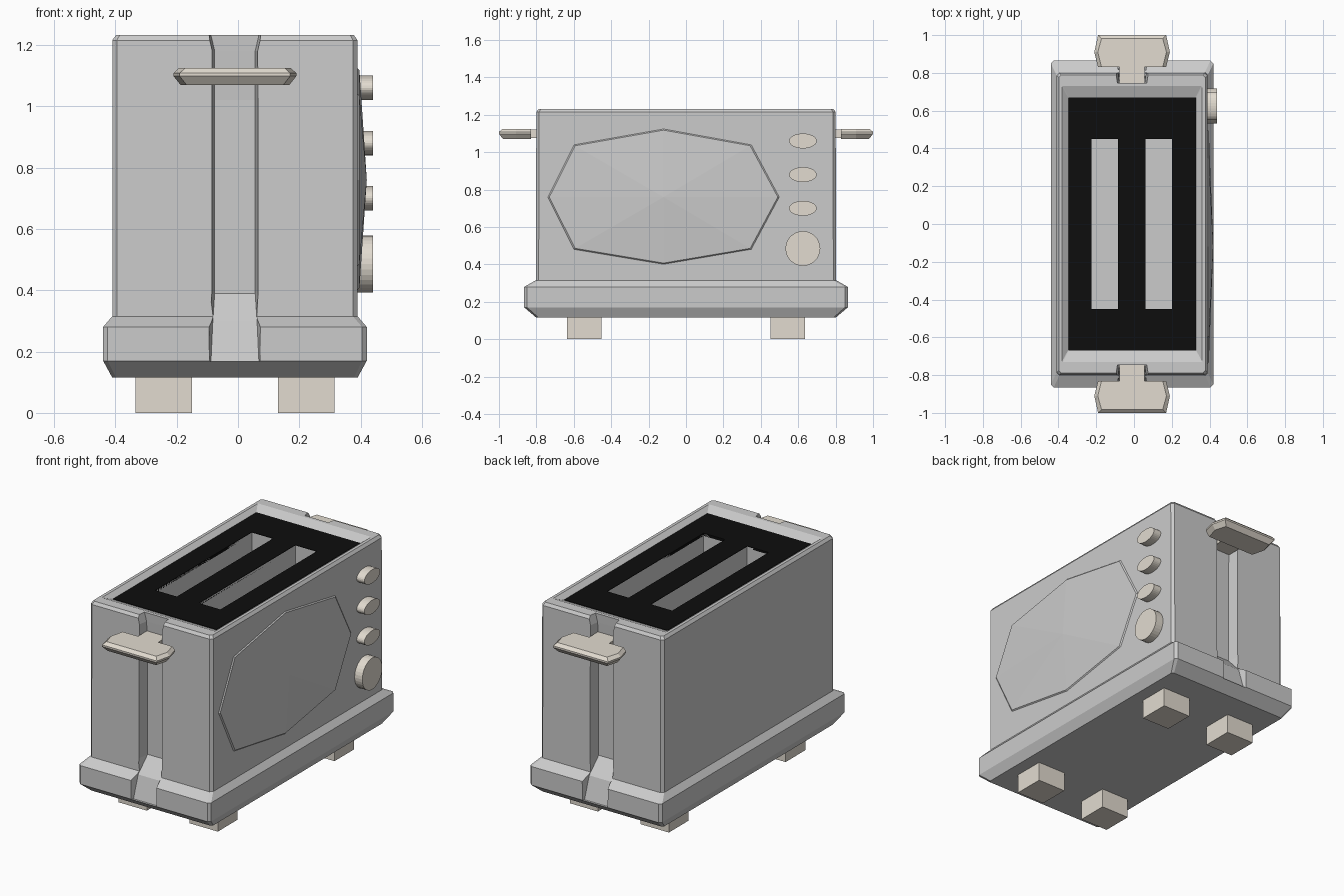
import bpy, bmesh, math
from mathutils import Matrix

if "Cube" in bpy.data.objects:
    bpy.data.objects.remove(bpy.data.objects["Cube"])

CX = -0.01  # centre line of the housing


def material(name, rgb):
    m = bpy.data.materials.new(name)
    m.diffuse_color = (*rgb, 1)
    m.use_nodes = True
    m.node_tree.nodes["Principled BSDF"].inputs["Base Color"].default_value = m.diffuse_color
    return m


tan = material("warm_grey", (0.76, 0.71, 0.63))
black = material("black", (0.004, 0.004, 0.004))


def finish(name, bm, mat=None):
    bmesh.ops.recalc_face_normals(bm, faces=bm.faces)
    me = bpy.data.meshes.new(name)
    bm.to_mesh(me)
    bm.free()
    ob = bpy.data.objects.new(name, me)
    bpy.context.collection.objects.link(ob)
    if mat:
        me.materials.append(mat)
    return ob


def loft(name, rings, mat=None):
    """Skin equal-length point rings and cap both ends."""
    bm = bmesh.new()
    loops = [[bm.verts.new(p) for p in r] for r in rings]
    n = len(loops[0])
    for a, b in zip(loops, loops[1:]):
        for i in range(n):
            j = (i + 1) % n
            bm.faces.new((a[i], a[j], b[j], b[i]))
    bm.faces.new(loops[0])
    bm.faces.new(loops[-1])
    return finish(name, bm, mat)


def box(name, x0, x1, y0, y1, z0, z1, mat=None):
    return loft(name, [[(x0, y0, z), (x1, y0, z), (x1, y1, z), (x0, y1, z)] for z in (z0, z1)], mat)


def rounded_ring(hx, hy, z, c):
    """Rectangle with cut corners."""
    pts = [(hx, hy - c), (hx - c, hy), (c - hx, hy), (-hx, hy - c),
           (-hx, c - hy), (c - hx, -hy), (hx - c, -hy), (hx, c - hy)]
    return [(CX + x, y, z) for x, y in pts]


def cut(ob, cutter):
    mod = ob.modifiers.new("cut", 'BOOLEAN')
    mod.operation = 'DIFFERENCE'
    mod.solver = 'EXACT'
    mod.object = cutter
    bpy.context.view_layer.objects.active = ob
    bpy.ops.object.modifier_apply(modifier=mod.name)


# Housing: flared base, upright walls, rim and shallow top recess
body = loft("housing", [rounded_ring(*r) for r in (
    (0.40, 0.80, 0.115, 0.012), (0.43, 0.865, 0.17, 0.015), (0.43, 0.865, 0.28, 0.015),
    (0.40, 0.803, 0.315, 0.015), (0.40, 0.80, 1.215, 0.015), (0.388, 0.788, 1.232, 0.012),
    (0.37, 0.73, 1.232, 0.004), (0.338, 0.67, 1.208, 0.003))])

# Black top plate
plate = box("top_plate", CX - 0.338, CX + 0.338, -0.67, 0.67, 1.195, 1.211, black)

# Bread slots
cutters = []
for x0, x1 in ((-0.225, -0.085), (0.06, 0.20)):
    c = box("slot_cutter", x0, x1, -0.45, 0.45, 0.40, 1.4)
    cut(body, c)
    cut(plate, c)
    cutters.append(c)

# Lever channels, front and back: (height, floor depth, floor half width)
CHANNEL = ((0.168, 0.85, 0.078), (0.30, 0.815, 0.072), (0.39, 0.735, 0.066),
           (1.02, 0.735, 0.066), (1.18, 0.745, 0.066), (1.24, 0.748, 0.08))
for s in (-1, 1):
    c = loft("channel_cutter", [[(CX - w, s * d, z), (CX + w, s * d, z),
                                 (CX + w + 0.03, s * 0.95, z), (CX - w - 0.03, s * 0.95, z)]
                                for z, d, w in CHANNEL])
    cut(body, c)
    cutters.append(c)
for c in cutters:
    bpy.data.objects.remove(c, do_unlink=True)

# Lever handles with bevelled six-sided paddles
for s, side in ((-1, "front"), (1, "back")):
    rings = []
    for z, inset in ((1.07, 0.022), (1.098, 0), (1.108, 0), (1.125, 0.018)):
        a, b = 0.18 - inset, 0.20 - inset
        pts = [(-a, 0.83), (-b, 0.91), (-a, 1 - inset), (a, 1 - inset), (b, 0.91), (a, 0.83)]
        rings.append([(CX + x, s * y, z) for x, y in pts])
    loft(side + "_handle", rings, tan)
    box(side + "_handle_stem", CX - 0.066, CX + 0.066, *sorted((s * 0.73, s * 0.84)), 1.075, 1.122, tan)

# Feet
for sx in (-1, 1):
    for sy in (-1, 1):
        x, y = CX + sx * 0.232, sy * 0.545
        box("foot", x - 0.092, x + 0.092, y - 0.092, y + 0.092, 0, 0.12, tan)

# Round dial and three oval buttons on the right side
for name, z, ry, rz in (("dial", 0.485, 0.093, 0.093), ("button", 0.70, 0.074, 0.04),
                        ("button", 0.88, 0.074, 0.04), ("button", 1.06, 0.074, 0.04)):
    loft(name, [[(x, 0.625 + ry * math.cos(t), z + rz * math.sin(t))
                 for t in (i * math.tau / 32 for i in range(32))] for x in (0.38, 0.44)], tan)

# Faint faceted bulge on the right side
bm = bmesh.new()
outline = [(-0.74, 0.76), (-0.60, 1.04), (-0.12, 1.125), (0.35, 1.04),
           (0.50, 0.76), (0.35, 0.48), (-0.12, 0.40), (-0.60, 0.48)]
rim = [bm.verts.new((0.389, y, z)) for y, z in outline]
lip = [bm.verts.new((0.396, -0.12 + (y + 0.12) * 0.985, 0.76 + (z - 0.76) * 0.98)) for y, z in outline]
peak = bm.verts.new((0.42, -0.12, 0.76))
for i in range(8):
    j = (i + 1) % 8
    bm.faces.new((rim[i], rim[j], lip[j], lip[i]))
    bm.faces.new((lip[i], lip[j], peak))
bm.faces.new(rim)
finish("side_bulge", bm)
